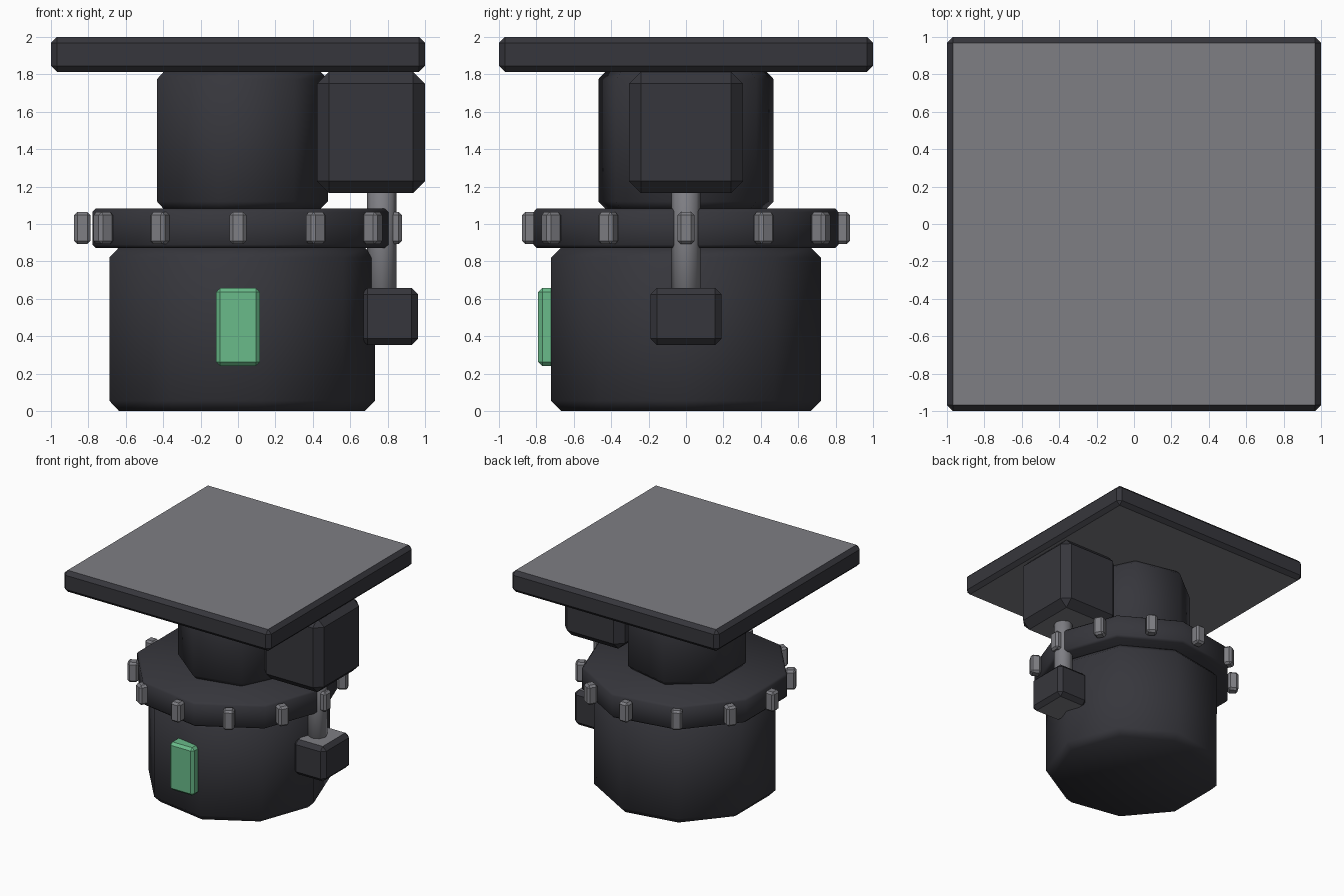
import bpy, bmesh, math
from mathutils import Matrix

if "Cube" in bpy.data.objects:
    bpy.data.objects.remove(bpy.data.objects["Cube"])


def material(name, rgb):
    m = bpy.data.materials.new(name)
    m.diffuse_color = (*rgb, 1)
    m.use_nodes = True
    m.node_tree.nodes["Principled BSDF"].inputs["Base Color"].default_value = m.diffuse_color
    return m


DARK = material("dark_charcoal", (0.037, 0.037, 0.045))
GREY = material("mid_grey", (0.21, 0.21, 0.23))
GREEN = material("green", (0.144, 0.497, 0.254))


def finish(bm, name, mats, smooth=False, caps=False):
    """Turn a bmesh into an object; caps colours level faces with the second material."""
    bmesh.ops.recalc_face_normals(bm, faces=bm.faces)
    bm.normal_update()
    for f in bm.faces:
        f.material_index = 1 if caps and abs(f.normal.z) > 0.95 else 0
    mesh = bpy.data.meshes.new(name)
    bm.to_mesh(mesh)
    bm.free()
    for m in mats:
        mesh.materials.append(m)
    ob = bpy.data.objects.new(name, mesh)
    bpy.context.collection.objects.link(ob)
    if smooth:
        bpy.ops.object.select_all(action='DESELECT')
        ob.select_set(True)
        bpy.context.view_layer.objects.active = ob
        bpy.ops.object.shade_smooth_by_angle(angle=math.radians(60))
    return ob


def box(name, lo, hi, bevel, mats, caps=False, turn=0):
    """Chamfered box between two corners, turned about the world z axis."""
    bm = bmesh.new()
    bmesh.ops.create_cube(bm, size=1)
    for v in bm.verts:
        for i in range(3):
            v.co[i] = hi[i] if v.co[i] > 0 else lo[i]
    bmesh.ops.bevel(bm, geom=bm.edges[:], offset=bevel, segments=1, affect='EDGES')
    bmesh.ops.transform(bm, matrix=Matrix.Rotation(turn, 4, 'Z'), verts=bm.verts)
    return finish(bm, name, mats, caps=caps)


def drum(name, sides, r, z0, z1, bevel, mats, x=0):
    """Prism with a corner on +x and chamfered rims."""
    bm = bmesh.new()
    rings = []
    for rad, z in ((r - bevel, z0), (r, z0 + bevel), (r, z1 - bevel), (r - bevel, z1)):
        rings.append([bm.verts.new((x + rad * math.cos(2 * math.pi * k / sides),
                                    rad * math.sin(2 * math.pi * k / sides), z))
                      for k in range(sides)])
    for a, b in zip(rings, rings[1:]):
        for k in range(sides):
            j = (k + 1) % sides
            bm.faces.new((a[k], a[j], b[j], b[k]))
    bm.faces.new(rings[0][::-1])
    bm.faces.new(rings[-1])
    return finish(bm, name, mats, smooth=True)


# main body, from the ground up
drum("base_drum", 9, 0.732, 0.0, 0.875, 0.055, [DARK])
drum("bolt_ring", 9, 0.828, 0.872, 1.082, 0.018, [DARK])
drum("neck_drum", 7, 0.48, 1.075, 1.82, 0.045, [DARK])
box("top_plate", (-1, -1, 1.813), (1, 1, 2), 0.032, [DARK, GREY], caps=True)

# bolts around the ring
for k in range(12):
    box(f"ring_bolt_{k + 1}", (0.788, -0.045, 0.893), (0.876, 0.045, 1.064),
        0.017, [GREY], turn=k * math.pi / 6)

# side motor, shaft and lower block
box("motor_housing", (0.422, -0.305, 1.166), (1.0, 0.305, 1.814), 0.064, [DARK, GREY], caps=True)
drum("drive_shaft", 8, 0.078, 0.645, 1.18, 0.01, [GREY], x=0.769)
box("lower_block", (0.658, -0.19, 0.353), (0.962, 0.19, 0.658), 0.034, [DARK, GREY], caps=True)

# green indicator on the front
box("indicator_panel", (-0.117, -0.79, 0.24), (0.117, -0.63, 0.658), 0.022, [GREEN])
